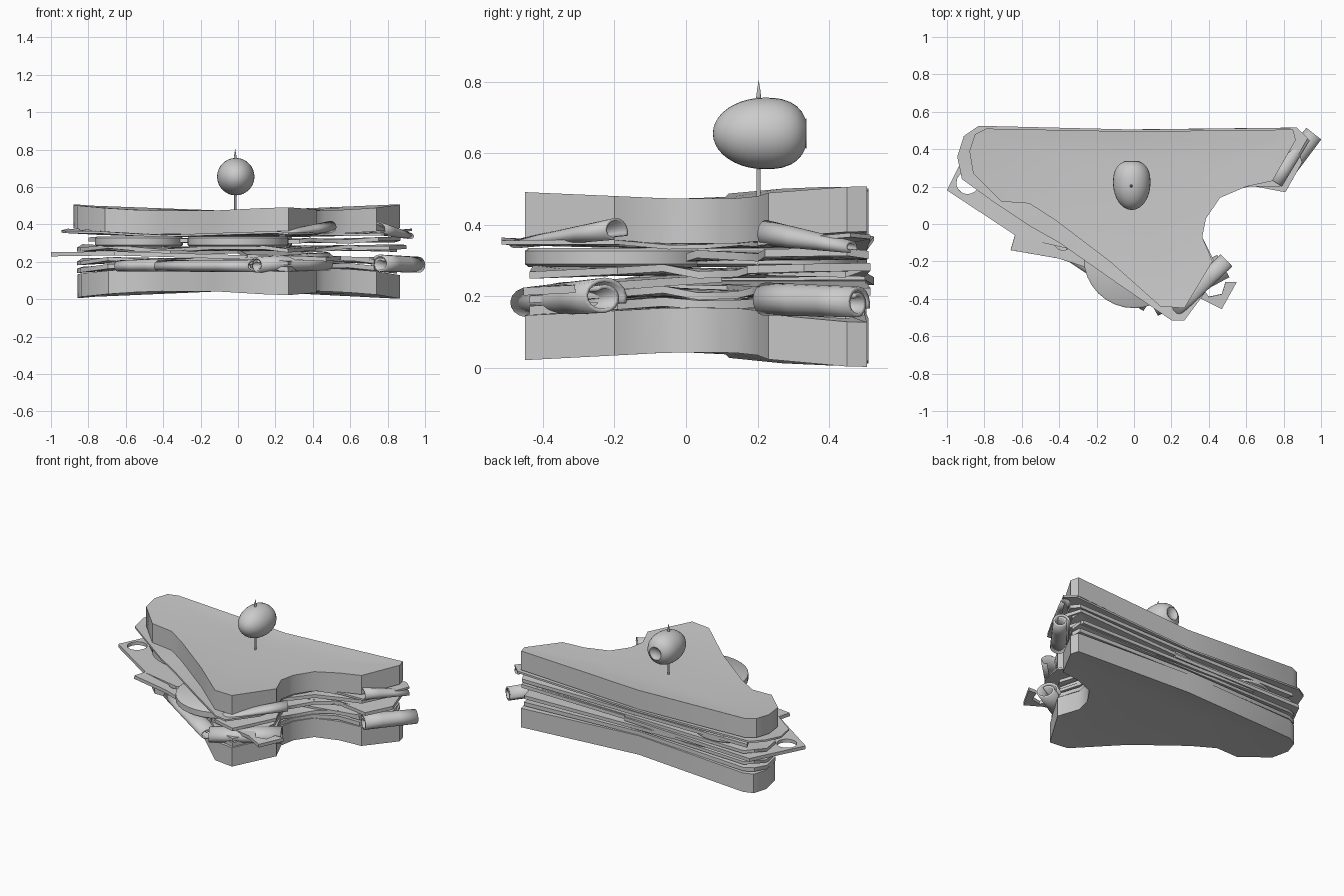
import bpy, bmesh, math
from mathutils import Vector

if "Cube" in bpy.data.objects:
    bpy.data.objects.remove(bpy.data.objects["Cube"])

mat = bpy.data.materials.new("plain grey")
mat.diffuse_color = (0.6, 0.6, 0.6, 1)
mat.use_nodes = True
mat.node_tree.nodes["Principled BSDF"].inputs["Base Color"].default_value = mat.diffuse_color
MID = Vector((0.1, 0.2))


def finish(ob, angle=30):
    ob.data.materials.clear()
    ob.data.materials.append(mat)
    bpy.ops.object.select_all(action='DESELECT')
    ob.select_set(True)
    bpy.context.view_layer.objects.active = ob
    bpy.ops.object.shade_smooth_by_angle(angle=math.radians(angle))


def make(name, bm):
    bmesh.ops.recalc_face_normals(bm, faces=bm.faces)
    me = bpy.data.meshes.new(name)
    bm.to_mesh(me)
    bm.free()
    ob = bpy.data.objects.new(name, me)
    bpy.context.collection.objects.link(ob)
    return ob


# Slab with a given outline whose corners curve up (lift > 0) or down
def slab(name, outline, z, thick, lift, wave=0.0, centre=MID):
    bm = bmesh.new()
    sides = []
    n = len(outline)
    for top in (0, 1):
        rings = []
        for s in (1, 0.83, 0.66, 0.5, 0.25):
            ring = []
            for i, p in enumerate(outline):
                q = centre + (Vector(p) - centre) * s
                r2 = q.x ** 2 + (1.1 * (q.y - 0.2)) ** 2
                h = z + top * thick + lift * (r2 / 0.81) ** 1.5 + wave * s ** 4 * math.sin(i * 1.9)
                ring.append(bm.verts.new((q.x, q.y, h)))
            rings.append(ring)
        hub = bm.verts.new((centre.x, centre.y, z + top * thick))
        for i in range(n):
            j = (i + 1) % n
            for a, b in zip(rings, rings[1:]):
                bm.faces.new((a[i], a[j], b[j], b[i]))
            bm.faces.new((rings[-1][i], rings[-1][j], hub))
        sides.append(rings[0])
    for i in range(n):
        j = (i + 1) % n
        bm.faces.new((sides[0][i], sides[0][j], sides[1][j], sides[1][i]))
    finish(make(name, bm), 38)


# Flat cheese plate with round holes, tilted a little about its middle
def cheese(name, outline, z, holes=(), tilt=(0, 0)):
    cu = bpy.data.curves.new(name, 'CURVE')
    cu.dimensions, cu.fill_mode, cu.extrude = '2D', 'BOTH', 0.011
    loops = [outline] + [[(x + r * math.cos(t * math.pi / 10), y + r * math.sin(t * math.pi / 10))
                          for t in range(20)] for x, y, r in holes]
    for pts in loops:
        sp = cu.splines.new('POLY')
        sp.points.add(len(pts) - 1)
        sp.use_cyclic_u = True
        for p, q in zip(sp.points, pts):
            p.co = (q[0], q[1], 0, 1)
    ob = bpy.data.objects.new(name, cu)
    bpy.context.collection.objects.link(ob)
    ob.location.z = z
    ob.rotation_euler = (tilt[0], tilt[1], 0)
    bpy.ops.object.select_all(action='DESELECT')
    ob.select_set(True)
    bpy.context.view_layer.objects.active = ob
    bpy.ops.object.convert(target='MESH')
    finish(bpy.context.view_layer.objects.active)


# Rolled-up sheet: a spiral section swept from a to b, (width, height) at each end
def roll(name, a, b, size_a, size_b, turns=1.4, thick=0.012):
    bm = bmesh.new()
    a, b = Vector(a), Vector(b)
    out = Vector(((b - a).y, -(b - a).x, 0)).normalized()
    rows = []
    for k in range(4):
        t = k / 3
        c = a.lerp(b, t)
        w, h = (size_a[i] * (1 - t) + size_b[i] * t for i in (0, 1))
        row = []
        for i in range(25):
            ang = math.pi * 1.1 - i / 24 * turns * 2 * math.pi
            f = 1 - 0.5 * i / 24
            row.append(bm.verts.new(c + out * (w * f * math.cos(ang)) + Vector((0, 0, h * f * math.sin(ang)))))
        rows.append(row)
    for r, s in zip(rows, rows[1:]):
        for i in range(24):
            bm.faces.new((r[i], r[i + 1], s[i + 1], s[i]))
    ob = make(name, bm)
    m = ob.modifiers.new("thickness", 'SOLIDIFY')
    m.thickness, m.offset = thick, 0
    finish(ob, 40)


# Round solid turned about an axis from (distance, radius) pairs
def lathe(name, profile, place, n=32):
    bm = bmesh.new()
    rings = [[bm.verts.new(place(d, r * math.cos(2 * math.pi * i / n), r * math.sin(2 * math.pi * i / n)))
              for i in range(n)] for d, r in profile]
    for r, s in zip(rings, rings[1:]):
        for i in range(n):
            bm.faces.new((r[i], r[(i + 1) % n], s[(i + 1) % n], s[i]))
    bmesh.ops.remove_doubles(bm, verts=bm.verts, dist=0.00005)
    finish(make(name, bm), 50)


# Bread slices
bread = [(-0.79, 0.51), (-0.85, 0.48), (-0.88, 0.39), (-0.86, 0.27), (-0.71, 0.12), (-0.56, 0.11),
         (-0.42, 0.02), (-0.13, -0.2), (0.14, -0.44), (0.27, -0.45), (0.42, -0.2), (0.365, -0.07),
         (0.385, 0.03), (0.46, 0.14), (0.6, 0.2), (0.74, 0.23), (0.865, 0.45), (0.85, 0.505), (0.0, 0.495)]
slab("bottom_bread", [(x * 0.975 if x < 0 else x, y) for x, y in bread], 0.048, 0.125, -0.043)
slab("top_bread", bread, 0.343, 0.126, 0.036)

# Lettuce leaf under the top slice
leaf = [(-0.83, 0.525), (-0.91, 0.47), (-0.945, 0.36), (-0.92, 0.24), (-0.74, 0.11), (-0.56, -0.01),
        (-0.4, -0.1), (-0.1, -0.31), (0.2, -0.515), (0.27, -0.515), (0.4, -0.34), (0.43, -0.2),
        (0.355, -0.05), (0.375, 0.05), (0.46, 0.15), (0.6, 0.2), (0.78, 0.2), (0.93, 0.46),
        (0.87, 0.515), (0.0, 0.505)]
slab("lettuce_leaf", leaf, 0.333, 0.012, 0.022, 0.006)
roll("lettuce_front_curl", (0.22, -0.47, 0.345), (0.5, -0.2, 0.382), (0.045, 0.013), (0.05, 0.04), 0.8, 0.008)
roll("lettuce_right_curl", (0.76, 0.22, 0.37), (0.92, 0.46, 0.335), (0.05, 0.048), (0.03, 0.02), 0.8, 0.008)

# Tomato slices
for name, x, y, r in (("front_tomato", 0.0, -0.18, 0.27), ("left_tomato", -0.53, 0.27, 0.235),
                      ("middle_tomato", 0.05, 0.24, 0.24)):
    lathe(name, [(0.282, 0), (0.282, r - 0.01), (0.29, r), (0.327, r), (0.335, r - 0.01), (0.335, 0)],
          lambda d, u, v, x=x, y=y: (x + u, y + v, d))

# Ham sheets, the lower one folded into rolls around the edge
ham = [(MID.x + (x - MID.x) * 0.98, MID.y + (y - MID.y) * 0.98) for x, y in bread]
slab("lower_ham", ham, 0.171, 0.025, -0.03, 0.006)
slab("middle_ham", ham, 0.2, 0.02, -0.012, 0.012)
slab("upper_ham", ham, 0.258, 0.02, 0.005, 0.012)
slab("back_ham", [(-0.8, 0.505), (-0.7, 0.3), (0.0, 0.1), (0.33, 0.0), (0.385, 0.03), (0.46, 0.14), (0.6, 0.2),
                  (0.75, 0.22), (0.87, 0.45), (0.84, 0.51), (0.0, 0.5)], 0.3, 0.022, 0.01, 0.006, Vector((0.1, 0.3)))
roll("front_ham_roll", (0.1, -0.44, 0.18), (0.48, -0.23, 0.198), (0.065, 0.045), (0.07, 0.054))
roll("right_ham_roll", (0.76, 0.22, 0.188), (0.965, 0.48, 0.18), (0.06, 0.05), (0.05, 0.046))
roll("left_ham_roll", (-0.42, -0.09, 0.175), (0.08, -0.42, 0.175), (0.06, 0.03), (0.06, 0.035))
roll("far_left_ham_roll", (-0.64, 0.07, 0.175), (-0.4, -0.06, 0.18), (0.05, 0.03), (0.05, 0.035))

# Cheese slices poking out between the ham
cheese("left_cheese", [(-1.0, 0.18), (-0.62, -0.07), (-0.36, -0.13), (0.0, 0.1), (0.1, 0.5), (-0.83, 0.525)],
       0.255, [(-0.89, 0.22, 0.06)], (0, -0.015))
cheese("front_left_cheese", [(-0.66, -0.14), (-0.4, -0.185), (0.1, -0.35), (0.25, 0.5), (-0.5, 0.505), (-0.62, 0.0)],
       0.225, [(-0.38, -0.09, 0.05)], (0, 0.03))
cheese("front_right_cheese", [(0.05, -0.35), (0.36, -0.40), (0.47, -0.455), (0.55, -0.31), (0.49, -0.31),
                              (0.47, -0.375), (0.40, -0.39), (0.36, -0.33), (0.4, -0.2), (0.3, 0.1), (0.0, 0.1)],
       0.25, [], (0.06, 0.02))
cheese("right_cheese", [(0.42, 0.15), (0.6, 0.21), (0.81, 0.17), (0.9, 0.33), (0.84, 0.515), (0.1, 0.5), (0.2, 0.1)],
       0.255, [], (0.02, -0.02))
cheese("back_right_cheese", [(0.45, 0.16), (0.7, 0.22), (0.86, 0.38), (0.82, 0.515), (-0.1, 0.505), (0.1, 0.1)],
       0.225, [], (0, 0.015))

# Olive lying along y, blunt at the back with a dimple in that end
olive = [(0.22 - 0.145 * math.cos(t * math.pi / 20), 0.1 * math.sin(t * math.pi / 20)) for t in range(11)]
olive += [(0.22 + 0.12 * d, 0.1 * (1 - d ** 2.6) ** (1 / 2.3)) for d in (0.2, 0.4, 0.6, 0.75, 0.87, 0.95)]
olive += [(0.337, 0.042), (0.334, 0.036), (0.325, 0.028), (0.32, 0)]
lathe("olive", olive, lambda d, u, v: (-0.012 + u, d, 0.655 + v))

# Cocktail stick
lathe("stick", [(0.3, 0), (0.3, 0.006), (0.745, 0.006), (0.75, 0.008), (0.775, 0.005), (0.805, 0)],
      lambda d, u, v: (-0.015 + u, 0.203 + v, d), 10)
